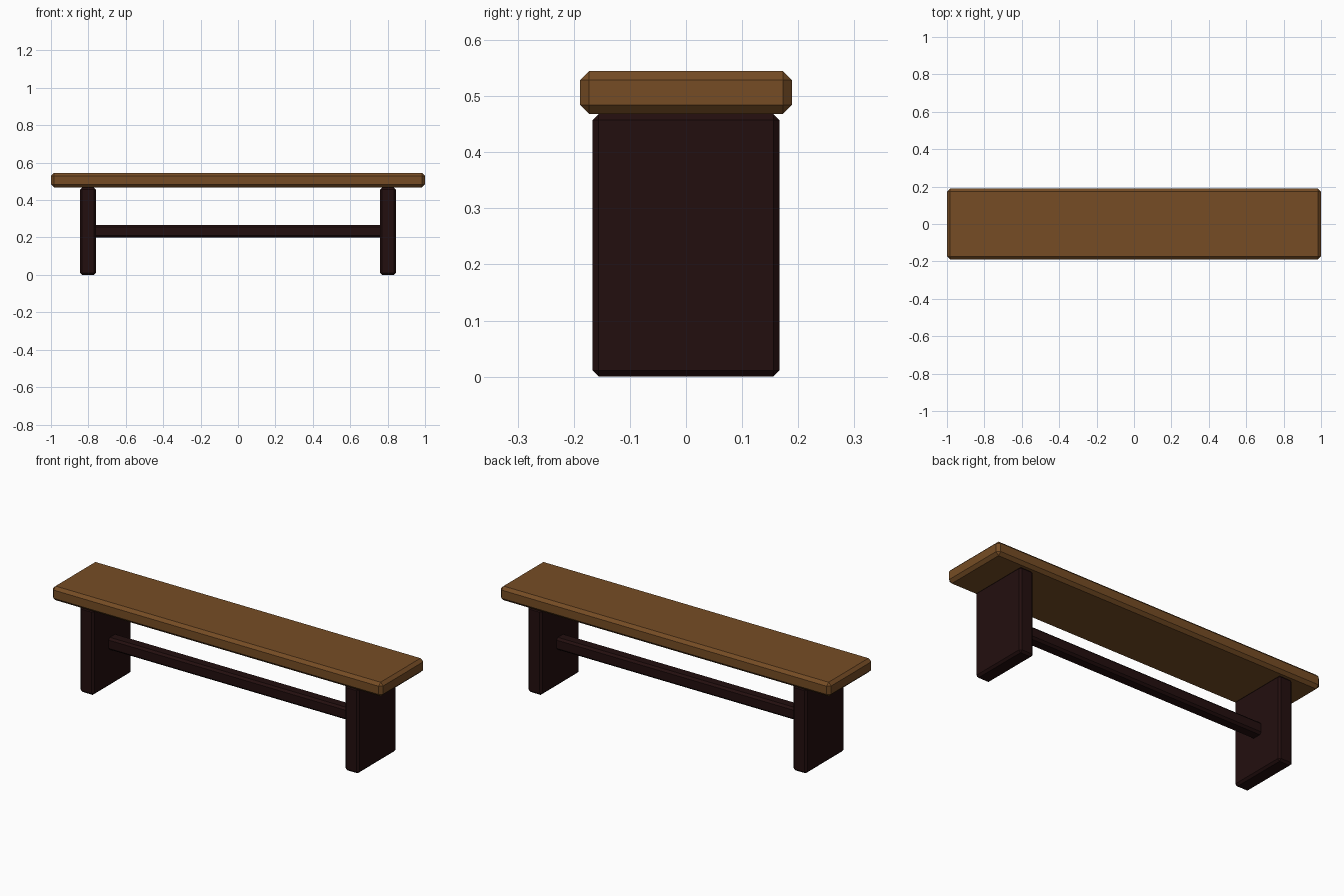
import bpy

if "Cube" in bpy.data.objects:
    bpy.data.objects.remove(bpy.data.objects["Cube"])


def material(name, rgb):
    m = bpy.data.materials.new(name)
    m.diffuse_color = (*rgb, 1.0)
    m.use_nodes = True
    m.node_tree.nodes["Principled BSDF"].inputs["Base Color"].default_value = m.diffuse_color
    return m


oak = material("warm_brown_wood", (0.18, 0.073, 0.018))
dark = material("dark_brown_wood", (0.0165, 0.0045, 0.0045))


def chamfered_box(name, centre, size, chamfer, mat):
    """Flat-shaded box with a single-segment chamfer on every edge."""
    bpy.ops.mesh.primitive_cube_add(size=1, location=centre)
    ob = bpy.context.object
    ob.name = name
    ob.scale = size
    bpy.ops.object.transform_apply(location=False, rotation=False, scale=True)
    bev = ob.modifiers.new("chamfer", 'BEVEL')
    bev.width = chamfer
    bev.segments = 1
    bev.limit_method = 'NONE'
    ob.data.materials.append(mat)
    return ob


# Seat plank
chamfered_box("seat", (0, 0, 0.5065), (2.0, 0.377, 0.077), 0.016, oak)

# Slab legs
for side, name in ((-1, "left_leg"), (1, "right_leg")):
    chamfered_box(name, (side * 0.802, 0, 0.234), (0.084, 0.333, 0.468), 0.011, dark)

# Stretcher bar, ends sunk into the legs
chamfered_box("stretcher", (0, 0, 0.2335), (1.58, 0.067, 0.067), 0.011, dark)
